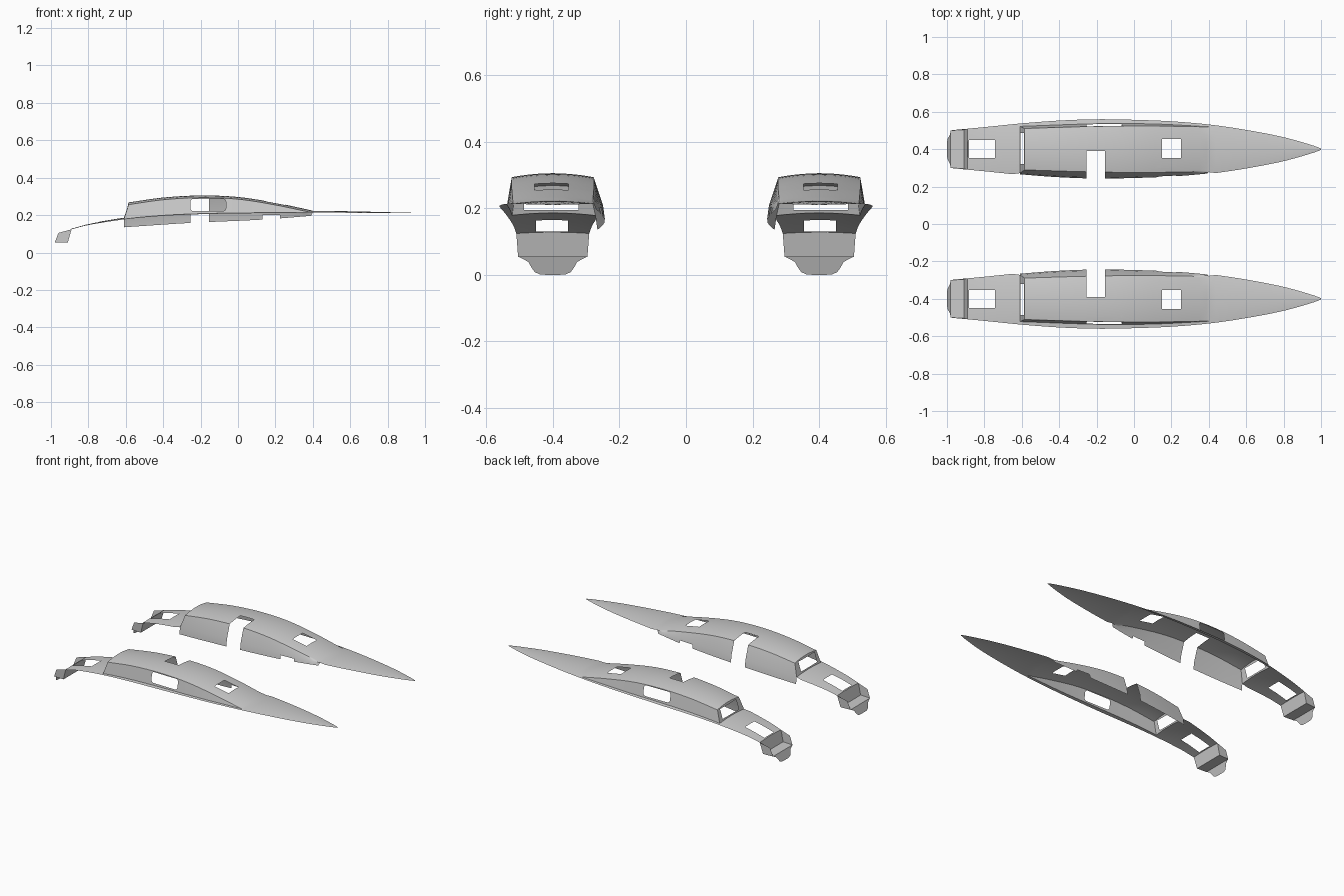
import bpy, bmesh, math
from mathutils import Vector

if "Cube" in bpy.data.objects:
    bpy.data.objects.remove(bpy.data.objects["Cube"])

CY = 0.4  # centreline of one hull


def curve(*pts):
    """Smooth function through the given (x, value) points."""
    def slope(i):
        a, b = pts[max(i - 1, 0)], pts[min(i + 1, len(pts) - 1)]
        return (b[1] - a[1]) / (b[0] - a[0])

    def f(x):
        x = min(max(x, pts[0][0]), pts[-1][0])
        i = max(k for k in range(len(pts) - 1) if pts[k][0] <= x)
        (x0, y0), (x1, y1) = pts[i], pts[i + 1]
        h = x1 - x0
        t = (x - x0) / h
        return (y0 * (1 + 2 * t) * (1 - t) ** 2 + slope(i) * h * t * (1 - t) ** 2
                + y1 * t * t * (3 - 2 * t) + slope(i + 1) * h * t * t * (t - 1))
    return f


# Plan and side curves of the hull
width = curve((-1, .099), (-.8, .118), (-.6, .138), (-.4, .153), (-.2, .16), (0, .157), (.2, .149),
              (.4, .132), (.6, .103), (.8, .064), (.95, .022), (1, .004))
edge_z = curve((-.96, .105), (-.89, .124), (-.8, .147), (-.6, .178), (-.4, .196), (-.2, .205),
               (0, .209), (.4, .213), (1, .21))
camber = curve((-.89, .004), (-.6, .009), (.4, .01), (1, .001))
base = curve((-.61, .122), (-.2, .136), (.1, .135), (.4, .12))
shoulder = curve((-.61, .11), (-.2, .122), (.1, .124), (.4, .119))
roof_z = curve((-.585, .268), (-.4, .294), (-.2, .305), (0, .297), (.2, .266), (.4, .224))
skirt_z = curve((-.61, .135), (-.26, .158), (.13, .176), (.39, .196))
ARC = [math.cos(math.pi * i / 10) for i in range(11)]


def deck_z(x, t):
    return edge_z(x) + camber(x) * (1 - min(1, abs(t) / width(x)) ** 2)


def flat_row(x):
    """Cross-section of the plain deck."""
    w = width(x)
    b = min(base(x), w * .92)
    c = w - .009 if -.62 < x < .41 else w
    ts = [w, b] + [(b - c) / 2 + v * (b + c) / 2 for v in ARC] + [-c, -c]
    return [(x, CY + t, deck_z(x, t)) for t in ts]


def cabin_row(x, roof_x=None):
    """Cross-section of side deck, cabin walls, roof and inboard skirt."""
    rx = x if roof_x is None else roof_x
    w, b, s = width(x), base(x), shoulder(rx)
    c, zr = w - .009, roof_z(rx)
    row = [(x, CY + w, edge_z(x)), (x, CY + b, deck_z(x, b))]
    row += [(rx, CY + s * v, zr - .012 * v * v) for v in ARC]
    return row + [(x, CY - c, deck_z(x, c)), (x, CY - c - .006, skirt_z(x))]


def punch(bm, planes):
    """Remove the faces inside a convex set of (point, outward normal) planes."""
    faces = bm.faces[:]
    for co, no in planes:
        geom = set(faces)
        for f in faces:
            geom.update(f.edges, f.verts)
        out = bmesh.ops.bisect_plane(bm, geom=list(geom), plane_co=co, plane_no=no, dist=1e-6)
        faces = [f for f in out['geom'] if isinstance(f, bmesh.types.BMFace)
                 and (f.calc_center_median() - Vector(co)).dot(Vector(no)) < 0]
    bmesh.ops.delete(bm, geom=faces, context='FACES')


def box(x0, x1, t0, t1, z0, z1):
    return [((x0, 0, 0), (-1, 0, 0)), ((x1, 0, 0), (1, 0, 0)),
            ((0, CY + t0, 0), (0, -1, 0)), ((0, CY + t1, 0), (0, 1, 0)),
            ((0, 0, z0), (0, 0, -1)), ((0, 0, z1), (0, 0, 1))]


def rounded_window(x0, x1, z0, z1, r):
    """Planes of a rounded opening through the outboard wall."""
    planes = box(x0, x1, .1, .15, z0, z1)
    for sx, cx in ((-1, x0 + r), (1, x1 - r)):
        for sz, cz in ((-1, z0 + r), (1, z1 - r)):
            for a in (22.5, 45, 67.5):
                n = (sx * math.cos(math.radians(a)), 0, sz * math.sin(math.radians(a)))
                planes.append(((cx + r * n[0], 0, cz + r * n[2]), n))
    return planes


def finish(bm, name):
    """Make the part, mirror it to the other hull and smooth it."""
    bmesh.ops.recalc_face_normals(bm, faces=bm.faces[:])
    me = bpy.data.meshes.new(name)
    bm.to_mesh(me)
    bm.free()
    ob = bpy.data.objects.new(name, me)
    bpy.context.collection.objects.link(ob)
    mod = ob.modifiers.new("other_hull", 'MIRROR')
    mod.use_axis = (False, True, False)
    mod.use_mirror_merge = False
    bpy.ops.object.select_all(action='DESELECT')
    ob.select_set(True)
    bpy.context.view_layer.objects.active = ob
    bpy.ops.object.shade_smooth_by_angle(angle=math.radians(25))


# Deck with cabin, lofted from stern to bow
rows = [flat_row(-.89 + .28 * i / 7) for i in range(8)]
rows.append(cabin_row(-.61, -.585))
rows += [cabin_row(-.57 + .96 * i / 24) for i in range(25)]
rows += [flat_row(.4 + .6 * i / 16) for i in range(17)]
bm = bmesh.new()
grid = [[bm.verts.new(p) for p in row] for row in rows]
for r0, r1 in zip(grid, grid[1:]):
    for i in range(len(r0) - 1):
        bm.faces.new((r0[i], r0[i + 1], r1[i + 1], r1[i]))
bmesh.ops.remove_doubles(bm, verts=bm.verts[:], dist=1e-5)
bmesh.ops.recalc_face_normals(bm, faces=bm.faces[:])
punch(bm, box(-.882, -.742, -.046, .05, 0, 1))         # aft hatch
punch(bm, box(.15, .25, -.048, .055, 0, 1))            # forward hatch
punch(bm, box(-.255, -.155, -.3, -.01, 0, 1))          # inboard doorway
punch(bm, box(.13, .225, -.3, -.1, 0, .2))             # skirt notch
punch(bm, box(-.612, -.586, -.078, .087, .194, .254))  # companionway
punch(bm, rounded_window(-.255, -.065, .221, .287, .018))
finish(bm, "deck_and_cabin")

# Stern step: riser, tread, side cheeks and sloping transom tongue
bm = bmesh.new()


def face(*pts):
    bm.faces.new([bm.verts.new((x, CY + t, z)) for x, t, z in pts])


face(*[(-.89, width(-.89) * v, deck_z(-.89, width(-.89) * v)) for v in ARC],
     (-.91, -.104, .053), (-.91, .104, .053))
face((-.91, .104, .053), (-.91, -.104, .053), (-.98, -.1, .053), (-.98, .1, .053))
for s in (-1, 1):
    face((-.89, s * width(-.89), edge_z(-.89)), (-.96, s * .103, .105),
         (-.98, s * .1, .053), (-.91, s * .104, .053))
half = [(.1, .053), (.088, .047), (.073, .038), (.064, .022), (.054, .008), (.038, .001), (.02, 0)]
face(*[(-1 + .02 * z / .053, t, z) for t, z in half + [(-t, z) for t, z in reversed(half)]])
bmesh.ops.remove_doubles(bm, verts=bm.verts[:], dist=1e-5)
finish(bm, "stern_step")
